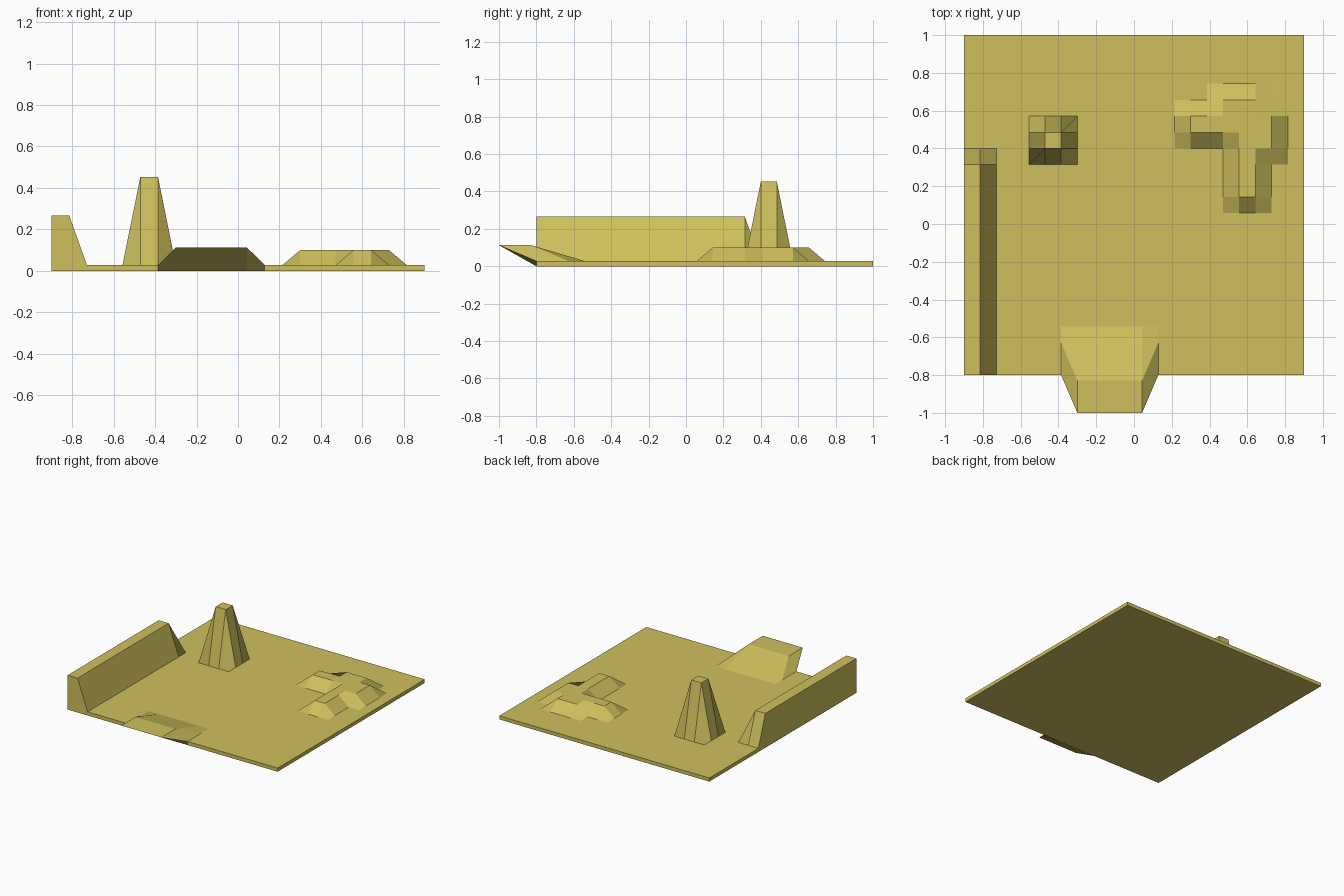
import bpy, bmesh
from mathutils import Vector

if "Cube" in bpy.data.objects:
    bpy.data.objects.remove(bpy.data.objects["Cube"])

N = 21                  # cells per side
STEP = 1.8 / N
X0, Y0, TOP = -0.9, -0.8, 0.028

bm = bmesh.new()

# Ground grid
grid = [[bm.verts.new((X0 + i * STEP, Y0 + j * STEP, TOP)) for j in range(N + 1)]
        for i in range(N + 1)]
for i in range(N):
    for j in range(N):
        bm.faces.new((grid[i][j], grid[i + 1][j], grid[i + 1][j + 1], grid[i][j + 1]))

# Slab rim and underside
rim = ([grid[i][0] for i in range(N)] + [grid[N][j] for j in range(N)]
       + [grid[i][N] for i in range(N, 0, -1)] + [grid[0][j] for j in range(N, 0, -1)])
low = [bm.verts.new((v.co.x, v.co.y, 0)) for v in rim]
for k in range(len(rim)):
    n = (k + 1) % len(rim)
    bm.faces.new((rim[k], low[k], low[n], rim[n]))
bm.faces.new(low[::-1])


def shift(i_range, j_range, offset):
    """Move a block of ground points; their neighbours form the slopes."""
    for i in range(i_range[0], i_range[1] + 1):
        for j in range(j_range[0], j_range[1] + 1):
            grid[i][j].co += Vector(offset)


# Side wall, tall pillar, overhanging ledge
shift((0, 1), (0, 13), (0, 0, 0.238))
shift((5, 6), (14, 15), (0, 0, 0.425))
shift((7, 11), (0, 2), (0, -0.2, 0.085))

# Low irregular plateau, one row of columns at a time
rows = {11: (17, 18), 12: (17, 18), 13: (17, 18), 14: (17, 19),
        15: (14, 19), 16: (14, 19), 17: (16, 18)}
for j, cols in rows.items():
    shift(cols, (j, j), (0, 0, 0.072))

bmesh.ops.recalc_face_normals(bm, faces=bm.faces)
mesh = bpy.data.meshes.new("terrain_tile")
bm.to_mesh(mesh)
bm.free()

# Sandy yellow material
sand = bpy.data.materials.new("sand")
sand.diffuse_color = (0.62, 0.53, 0.11, 1)
sand.use_nodes = True
sand.node_tree.nodes["Principled BSDF"].inputs["Base Color"].default_value = sand.diffuse_color
mesh.materials.append(sand)
bpy.context.collection.objects.link(bpy.data.objects.new("terrain_tile", mesh))
